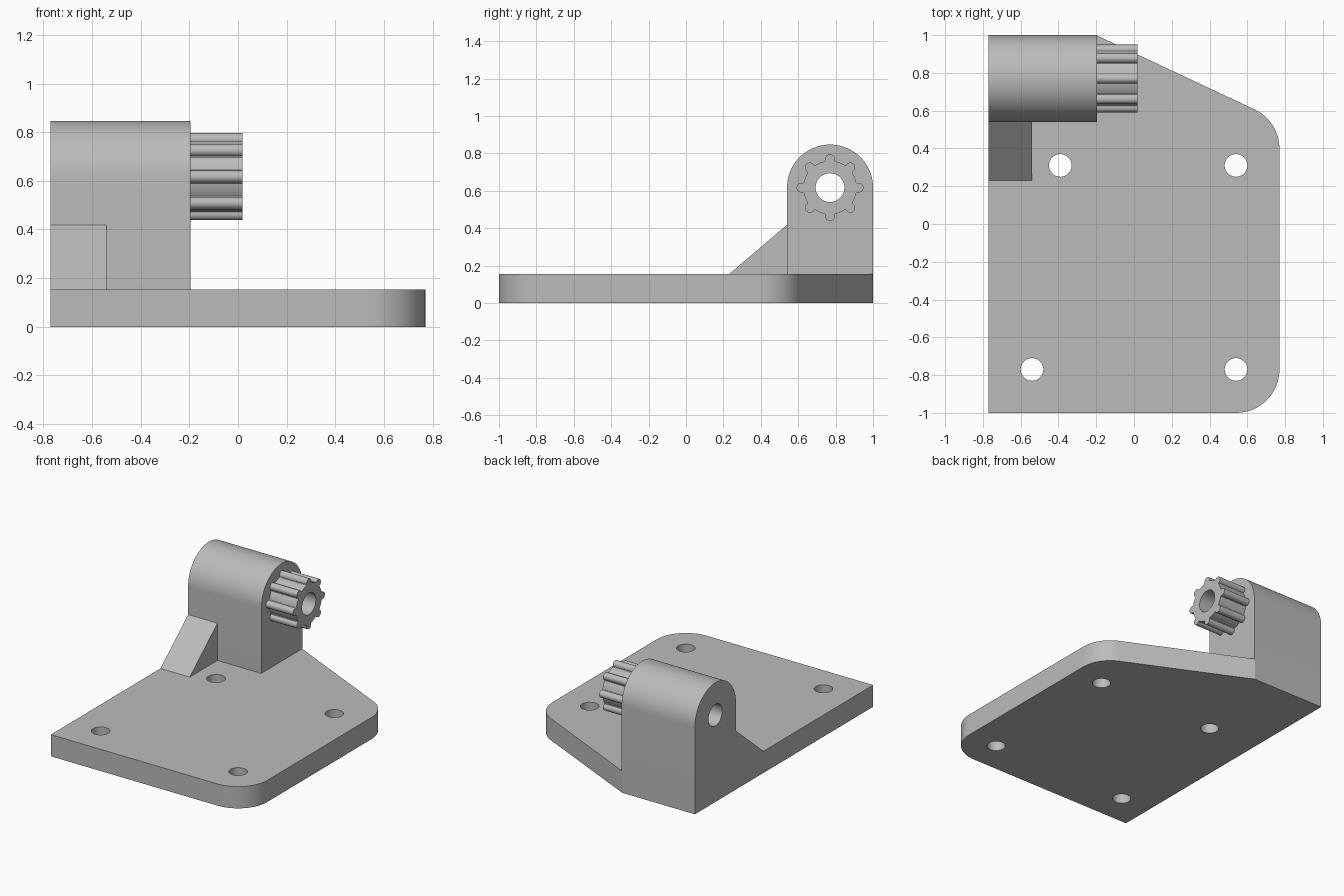
import bpy
import bmesh
from math import pi, sin, cos, tan, radians
from mathutils import Vector, Matrix

cube = bpy.data.objects.get("Cube")
if cube:
    bpy.data.objects.remove(cube, do_unlink=True)

grey = bpy.data.materials.new("plain grey")
grey.use_nodes = True
COLOUR = (0.5, 0.5, 0.5, 1)
grey.diffuse_color = COLOUR
grey.node_tree.nodes["Principled BSDF"].inputs["Base Color"].default_value = COLOUR


def arc(cx, cy, r, start, end, steps):
    angles = [start + (end - start) * i / steps for i in range(steps + 1)]
    return [(cx + r * cos(a), cy + r * sin(a)) for a in angles]


def circle(cx, cy, r, steps=48):
    return arc(cx, cy, r, 0, 2 * pi, steps)[:-1]


def fillet(before, corner, after, r, steps=16):
    """Points of a rounded, counter-clockwise convex corner."""
    c = Vector(corner)
    d1 = (c - Vector(before)).normalized()
    d2 = (Vector(after) - c).normalized()
    turn = d1.angle(d2)
    centre = c - d1 * r * tan(turn / 2) + Vector((-d1.y, d1.x)) * r
    start = Vector((1, 0)).angle_signed(Vector((d1.y, -d1.x)))
    return arc(centre.x, centre.y, r, -start, -start + turn, steps)


def extrude(name, loops, low, high, sideways=False):
    """Extrude an outline (with hole loops) along z, or along x from a y-z profile."""
    curve = bpy.data.curves.new(name, "CURVE")
    curve.dimensions = "2D"
    curve.fill_mode = "BOTH"
    curve.extrude = (high - low) / 2
    for loop in loops:
        spline = curve.splines.new("POLY")
        spline.points.add(len(loop) - 1)
        for point, (u, v) in zip(spline.points, loop):
            point.co = (u, v, 0, 1)
        spline.use_cyclic_u = True
    temp = bpy.data.objects.new(name + "_outline", curve)
    bpy.context.collection.objects.link(temp)
    graph = bpy.context.evaluated_depsgraph_get()
    mesh = bpy.data.meshes.new_from_object(temp.evaluated_get(graph))
    bpy.data.objects.remove(temp, do_unlink=True)

    mesh.transform(Matrix.Translation((0, 0, (low + high) / 2)))
    if sideways:
        mesh.transform(Matrix(((0, 0, 1, 0), (1, 0, 0, 0), (0, 1, 0, 0), (0, 0, 0, 1))))
    bm = bmesh.new()
    bm.from_mesh(mesh)
    bmesh.ops.remove_doubles(bm, verts=bm.verts, dist=0.0001)
    bmesh.ops.recalc_face_normals(bm, faces=bm.faces)
    bm.to_mesh(mesh)
    bm.free()
    mesh.name = name
    mesh.materials.clear()
    mesh.materials.append(grey)
    obj = bpy.data.objects.new(name, mesh)
    bpy.context.collection.objects.link(obj)
    bpy.ops.object.select_all(action="DESELECT")
    obj.select_set(True)
    bpy.context.view_layer.objects.active = obj
    bpy.ops.object.shade_smooth_by_angle(angle=radians(25))
    return obj


W, THICK, R = 0.77, 0.154, 0.23
AXLE_Y, AXLE_Z, BORE = 0.77, 0.617, 0.077
BLOCK_END = -0.195

# Base plate with two rounded corners, a slanted back edge and screw holes
back_left, front_left = (-W, 1), (-W, -1)
front_right, slant_low, slant_high = (W, -1), (W, 0.545), (-0.2, 1)
outline = [front_left]
outline += fillet(front_left, front_right, slant_low, R)
outline += fillet(front_right, slant_low, slant_high, R)
outline += [slant_high, back_left]
screws = [(-0.39, 0.31), (0.54, 0.31), (-0.54, -0.77), (0.54, -0.77)]
extrude("base_plate", [outline] + [circle(x, y, 0.06) for x, y in screws], 0, THICK)

# Upright block with a round top and a through bore
bore = circle(AXLE_Y, AXLE_Z, BORE)
block = [(AXLE_Y - R, THICK), (AXLE_Y + R, THICK)]
block += arc(AXLE_Y, AXLE_Z, R, 0, pi, 40)
extrude("bearing_block", [block, bore], -W, BLOCK_END, sideways=True)

# Triangular brace in front of the block
brace = [(0.23, THICK), (AXLE_Y - R, THICK), (AXLE_Y - R, 0.418)]
extrude("brace", [brace], -W, -0.54, sideways=True)

# Splined hub: eight rounded ribs around a hollow core
hub = []
for i in range(8):
    a = i * pi / 4
    hub += arc(AXLE_Y + 0.153 * cos(a), AXLE_Z + 0.153 * sin(a), 0.026, a - 1.9, a + 1.9, 12)
    hub += arc(AXLE_Y, AXLE_Z, 0.143, a + 0.2, a + pi / 4 - 0.2, 4)
extrude("splined_hub", [hub, bore], BLOCK_END, 0.018, sideways=True)
